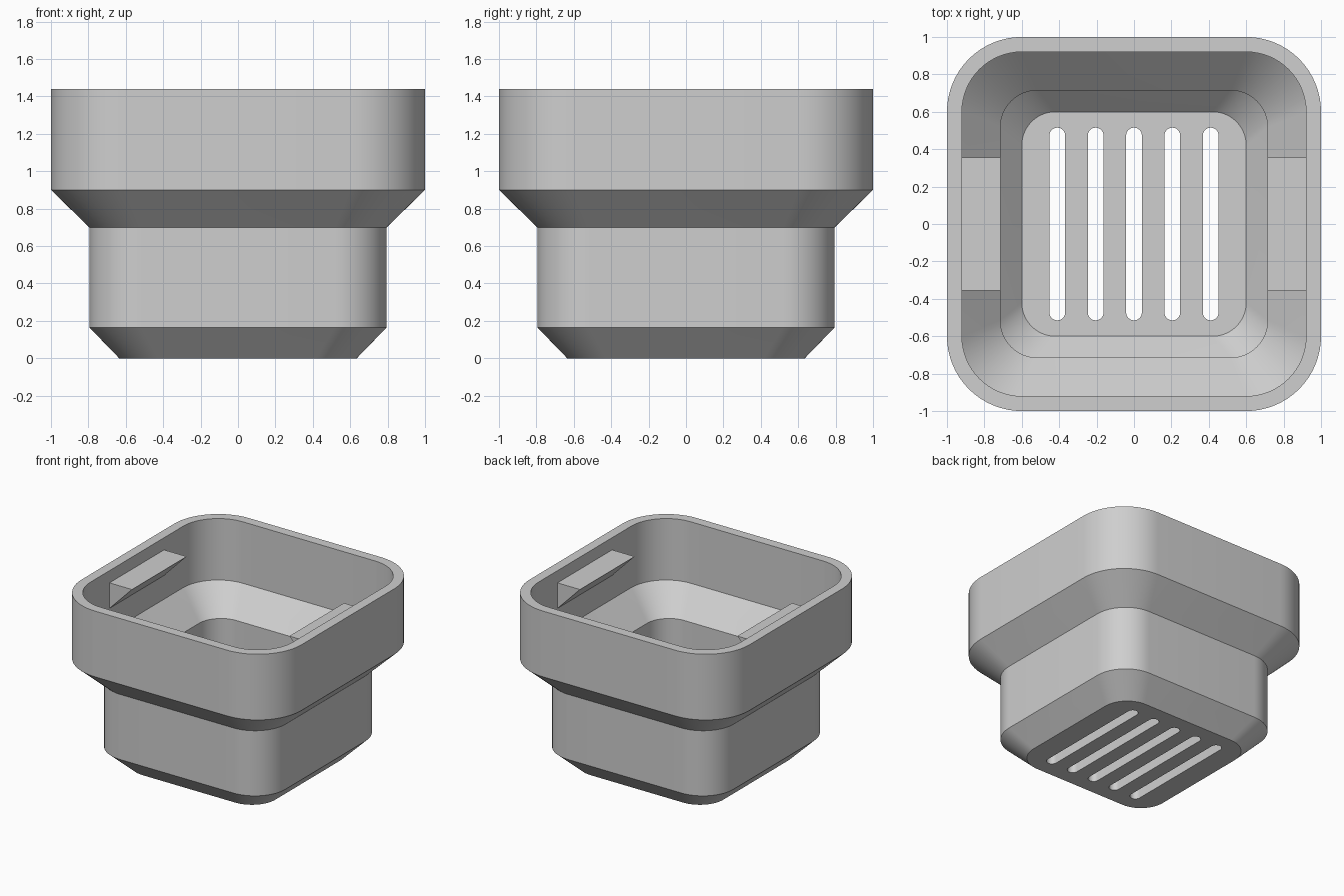
import bpy, bmesh, math

if "Cube" in bpy.data.objects:
    bpy.data.objects.remove(bpy.data.objects["Cube"], do_unlink=True)

GREY = (0.62, 0.62, 0.62, 1.0)
plastic = bpy.data.materials.new("light grey plastic")
plastic.use_nodes = True
plastic.diffuse_color = GREY
plastic.node_tree.nodes["Principled BSDF"].inputs["Base Color"].default_value = GREY


def rounded_rect(half_x, half_y, radius, segments=16):
    """Counter-clockwise outline with the same point count for any size."""
    points = []
    for quarter, (sx, sy) in enumerate([(1, 1), (-1, 1), (-1, -1), (1, -1)]):
        for i in range(segments + 1):
            a = (quarter + i / segments) * math.pi / 2
            points.append((sx * (half_x - radius) + radius * math.cos(a),
                           sy * (half_y - radius) + radius * math.sin(a)))
    return points


def loft(name, outlines):
    """Skin a stack of (outline, z) rings and cap both ends."""
    bm = bmesh.new()
    rings = [[bm.verts.new((x, y, z)) for x, y in pts] for pts, z in outlines]
    for low, high in zip(rings, rings[1:]):
        n = len(low)
        for i in range(n):
            j = (i + 1) % n
            bm.faces.new((low[i], low[j], high[j], high[i]))
    bm.faces.new(rings[0][::-1])
    bm.faces.new(rings[-1])
    bmesh.ops.remove_doubles(bm, verts=bm.verts[:], dist=1e-5)
    bmesh.ops.recalc_face_normals(bm, faces=bm.faces[:])
    mesh = bpy.data.meshes.new(name)
    bm.to_mesh(mesh)
    bm.free()
    mesh.materials.append(plastic)
    obj = bpy.data.objects.new(name, mesh)
    bpy.context.collection.objects.link(obj)
    return obj


def select_only(obj):
    bpy.ops.object.select_all(action='DESELECT')
    obj.select_set(True)
    bpy.context.view_layer.objects.active = obj


# Basket shell: up the outside, over the rim, down the inside to the floor
# (half width, corner radius, height)
profile = [
    (0.635, 0.215, 0.0), (0.795, 0.28, 0.165), (0.795, 0.28, 0.70),
    (1.0, 0.40, 0.90), (1.0, 0.40, 1.44),
    (0.92, 0.32, 1.44), (0.92, 0.32, 0.935), (0.715, 0.20, 0.73),
    (0.715, 0.20, 0.20), (0.60, 0.18, 0.08),
]
basket = loft("basket_shell", [(rounded_rect(w, w, r), z) for w, r, z in profile])

# Drain slots through the floor
for i in range(-2, 3):
    outline = [(x + i * 0.205, y) for x, y in rounded_rect(0.042, 0.515, 0.0419, 8)]
    cutter = loft("slot_cutter", [(outline, -0.1), (outline, 0.15)])
    cutter.hide_render = True
    cut = basket.modifiers.new("drain_slot", 'BOOLEAN')
    cut.operation = 'DIFFERENCE'
    cut.solver = 'EXACT'
    cut.object = cutter
    select_only(basket)
    bpy.ops.object.modifier_apply(modifier=cut.name)
    bpy.data.objects.remove(cutter, do_unlink=True)

select_only(basket)
bpy.ops.object.shade_smooth_by_angle(angle=math.radians(30))

# Wedge ledges on the two side walls: flat top, sloped underside
for name, side in (("left_ledge", 1), ("right_ledge", -1)):
    triangle = [(0.94, 1.34), (0.715, 1.34), (0.92, 1.13), (0.94, 1.13)]
    bm = bmesh.new()
    ends = [[bm.verts.new((side * x, y, z)) for x, z in triangle]
            for y in (-0.355, 0.355)]
    bm.faces.new(ends[0])
    bm.faces.new(ends[1][::-1])
    for i in range(4):
        j = (i + 1) % 4
        bm.faces.new((ends[0][i], ends[1][i], ends[1][j], ends[0][j]))
    bmesh.ops.recalc_face_normals(bm, faces=bm.faces[:])
    mesh = bpy.data.meshes.new(name)
    bm.to_mesh(mesh)
    bm.free()
    mesh.materials.append(plastic)
    bpy.context.collection.objects.link(bpy.data.objects.new(name, mesh))
